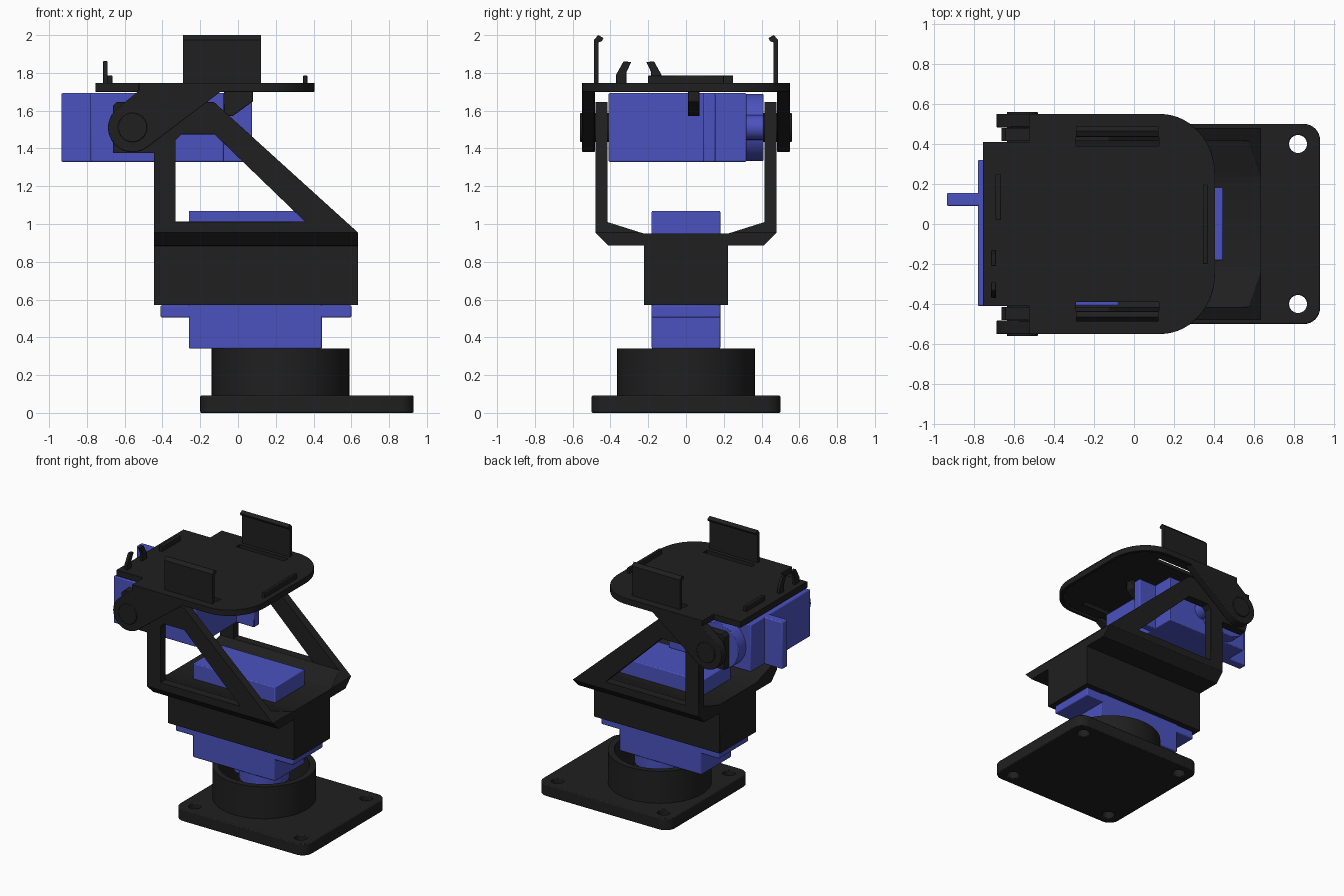
import bpy, bmesh
from math import cos, sin, pi, radians

if "Cube" in bpy.data.objects:
    bpy.data.objects.remove(bpy.data.objects["Cube"])


def material(name, color):
    m = bpy.data.materials.new(name)
    m.diffuse_color = color
    m.use_nodes = True
    m.node_tree.nodes["Principled BSDF"].inputs["Base Color"].default_value = m.diffuse_color
    return m


BLACK = material("black_plastic", (0.014, 0.014, 0.014, 1))
BLUE = material("blue_plastic", (0.07, 0.085, 0.52, 1))


def prism(name, pts, axis, a, b, mat=BLACK, bevel=0.0):
    """Extrude a 2D profile along an axis from a to b."""
    place = {'x': lambda u, v, w: (w, u, v),
             'y': lambda u, v, w: (u, w, v),
             'z': lambda u, v, w: (u, v, w)}[axis]
    bm = bmesh.new()
    lo = [bm.verts.new(place(u, v, a)) for u, v in pts]
    hi = [bm.verts.new(place(u, v, b)) for u, v in pts]
    bm.faces.new(lo)
    bm.faces.new(hi)
    n = len(pts)
    for i in range(n):
        j = (i + 1) % n
        bm.faces.new((lo[i], lo[j], hi[j], hi[i]))
    bmesh.ops.recalc_face_normals(bm, faces=bm.faces)
    me = bpy.data.meshes.new(name)
    bm.to_mesh(me)
    bm.free()
    me.materials.append(mat)
    ob = bpy.data.objects.new(name, me)
    bpy.context.collection.objects.link(ob)
    if bevel:
        add_bevel(ob, bevel)
    return ob


def activate(ob):
    bpy.ops.object.select_all(action='DESELECT')
    ob.select_set(True)
    bpy.context.view_layer.objects.active = ob


def add_bevel(ob, width):
    m = ob.modifiers.new("soft_edges", 'BEVEL')
    m.width, m.segments, m.limit_method = width, 2, 'ANGLE'
    m.angle_limit = radians(40)


def boolean(ob, tool, op='DIFFERENCE'):
    m = ob.modifiers.new("cut", 'BOOLEAN')
    m.operation, m.object, m.solver = op, tool, 'EXACT'
    activate(ob)
    bpy.ops.object.modifier_apply(modifier=m.name)
    bpy.data.objects.remove(tool)


def arc(cx, cy, rx, ry, a0, a1, n):
    return [(cx + rx * cos(radians(a0 + (a1 - a0) * i / n)),
             cy + ry * sin(radians(a0 + (a1 - a0) * i / n))) for i in range(n + 1)]


def circle(cx, cy, r, n=48):
    return arc(cx, cy, r, r, 0, 360, n)[:-1]


def rect(x0, x1, y0, y1):
    return [(x0, y0), (x1, y0), (x1, y1), (x0, y1)]


def mirrored(pts):
    """Close a half profile by mirroring its first coordinate."""
    return pts + [(-u, v) for u, v in reversed(pts)]


# Base plate with rounded corners and four screw holes
x0, x1, y1, r = -0.2, 0.93, 0.5, 0.08
corners = [(x1 - r, y1 - r, 0), (x0 + r, y1 - r, 90), (x0 + r, r - y1, 180), (x1 - r, r - y1, 270)]
base = prism("base_plate", [p for cx, cy, a in corners for p in arc(cx, cy, r, r, a, a + 90, 8)],
             'z', 0, 0.092)
for hx in (-0.09, 0.82):
    for hy in (-0.4, 0.4):
        boolean(base, prism("hole", circle(hx, hy, 0.045, 24), 'z', -0.1, 0.2))
add_bevel(base, 0.008)

# Open round cup on the base
cup = prism("base_cup", circle(0.225, 0, 0.365, 64), 'z', 0.085, 0.34)
boolean(cup, prism("bore", circle(0.225, 0, 0.32, 64), 'z', 0.1, 0.5))


def servo(name, axis, end, flip, face, out, mid):
    """Servo motor: body, mounting ears, gear housing and shaft.
    end/flip: output end and direction of the long side; face/out: output face and direction."""
    lo, hi = mid - 0.182, mid + 0.182

    def slab(part, u0, u1, d0, d1):
        us = sorted((end + flip * u0, end + flip * u1))
        ds = sorted((face + out * d0, face + out * d1))
        if axis == 'z':
            return prism(name + part, rect(*us, lo, hi), 'z', *ds, BLUE, 0.007)
        return prism(name + part, rect(*us, lo, hi), 'y', *ds, BLUE, 0.007)

    def drum(part, u, rad, d1):
        prism(name + part, circle(end + flip * u, mid, rad), axis,
              *sorted((face - out * 0.01, face + out * d1)), BLUE, 0.005)

    slab("_body", 0, 0.705, 0, -0.73)
    slab("_ears", -0.155, 0.855, -0.165, -0.23)
    drum("_gear_housing", 0.22, 0.178, 0.09)
    drum("_idler_housing", 0.40, 0.065, 0.09)
    drum("_shaft", 0.22, 0.06, 0.24 if axis == 'z' else 0.12)


servo("pan_servo", 'z', 0.445, -1, 0.34, -1, 0.0)
servo("tilt_servo", 'y', -0.78, 1, 0.32, 1, 1.511)

# Bracket: U cross-section trimmed to the side profile, with triangular windows
u_section = mirrored([(0.222, 0.57), (0.222, 0.885), (0.41, 0.885), (0.48, 0.955), (0.48, 1.645),
                      (0.415, 1.645), (0.415, 1.01), (0.225, 0.95)])
bracket = prism("bracket", u_section, 'x', -0.7, 0.7)
side = [(-0.445, 0.5), (0.635, 0.5), (0.635, 0.955), (-0.13, 1.648), (-0.64, 1.648), (-0.662, 1.625),
        (-0.662, 1.375), (-0.445, 1.375)]
boolean(bracket, prism("trim", side, 'y', -0.6, 0.6), 'INTERSECT')
window = [(-0.33, 1.012), (0.355, 1.012), (-0.125, 1.475), (-0.3, 1.475), (-0.33, 1.445)]
boolean(bracket, prism("window", window, 'y', -0.6, 0.6))
add_bevel(bracket, 0.006)


# Tilting tray: flat left edge, rounded right end, hollow underside, two clip slots
def tray_outline(d):
    half = [(-0.755 + d, 0.41 - d), (-0.525 + d, 0.41 - d), (-0.525 + d, 0.55 - d)]
    half += arc(0.13, 0.25, 0.275 - d, 0.30 - d, 90, 0, 14)
    return half + [(x, -y) for x, y in reversed(half)]


tray = prism("tray", tray_outline(0), 'z', 1.70, 1.747)
boolean(tray, prism("hollow", tray_outline(0.025), 'z', 1.6, 1.718))
for s in (-1, 1):
    boolean(tray, prism("slot", rect(-0.29, 0.125, *sorted((s * 0.39, s * 0.435))), 'z', 1.6, 1.9))
add_bevel(tray, 0.005)

# Hanging pivot ears with caps, and upright spring clips, on both sides
ear = [(-0.52, 1.71), (-0.08, 1.71)] + arc(-0.558, 1.51, 0.13, 0.13, -54, -230, 20)
clip = [(0.462, 1.72), (0.487, 1.72), (0.487, 1.975), (0.465, 2.0), (0.437, 1.985),
        (0.445, 1.968), (0.462, 1.962)]
for s, tag in ((-1, "front"), (1, "rear")):
    prism(tag + "_tray_ear", ear, 'y', *sorted((s * 0.483, s * 0.55)), BLACK, 0.005)
    prism(tag + "_pivot_cap", circle(-0.558, 1.511, 0.077), 'y', *sorted((s * 0.40, s * 0.56)), BLACK, 0.004)
    prism(tag + "_clip", [(s * y, z) for y, z in clip], 'x', -0.29, 0.123)

# Raised bars, cable prongs and servo stop tab on the tray
prism("left_bar", rect(-0.692, -0.665, 0.02, 0.25), 'z', 1.73, 1.787, BLACK, 0.004)
prism("right_bar", rect(0.345, 0.367, -0.2, 0.2), 'z', 1.73, 1.787, BLACK, 0.004)
prong = [(0.12, 1.73), (0.12, 1.79), (0.08, 1.862), (0.04, 1.857), (0.065, 1.805), (0.065, 1.73)]
for s, tag in ((-1, "front"), (1, "rear")):
    prism(tag + "_cable_prong", [(-0.25 + s * y, z) for y, z in prong], 'x', -0.714, -0.69, BLACK, 0.003)
stop = [(-0.075, 1.73), (0.08, 1.73), (0.08, 1.65), (-0.03, 1.57), (-0.075, 1.575)]
prism("servo_stop", stop, 'y', 0.01, 0.072, BLACK, 0.004)

# Smooth shading with sharp edges kept
for ob in list(bpy.context.collection.objects):
    activate(ob)
    bpy.ops.object.shade_smooth_by_angle(angle=radians(30))
